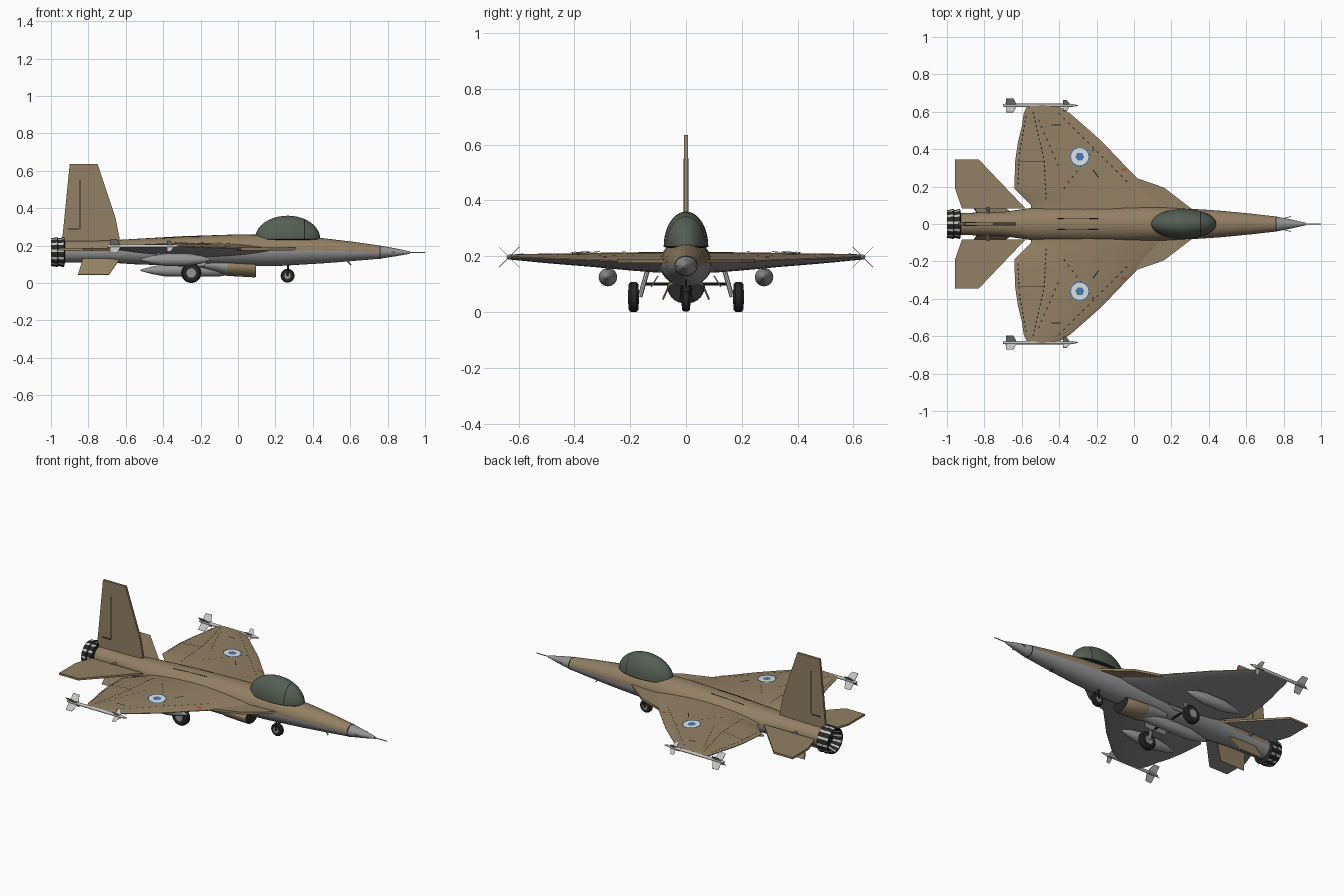
import bpy, bmesh, math
from mathutils import Vector

cube = bpy.data.objects.get("Cube")
if cube:
    bpy.data.objects.remove(cube)


def material(name, r, g, b):
    m = bpy.data.materials.new(name)
    m.use_nodes = True
    m.diffuse_color = (r, g, b, 1)
    m.node_tree.nodes["Principled BSDF"].inputs["Base Color"].default_value = (r, g, b, 1)
    return m


TAN = material("desert_tan", 0.29, 0.215, 0.125)
GREY = material("belly_grey", 0.3, 0.3, 0.3)
GLASS = material("canopy_green_grey", 0.09, 0.115, 0.09)
BLACK = material("black", 0.02, 0.02, 0.02)
METAL = material("pale_metal", 0.55, 0.55, 0.53)
WHITE = material("white", 0.75, 0.77, 0.75)
BLUE = material("blue", 0.06, 0.2, 0.5)
RED = material("red", 0.45, 0.07, 0.03)


def build(name, verts, faces, mats, rule=None, smooth=True):
    """Make an object; rule(face) picks the material index."""
    bm = bmesh.new()
    vs = [bm.verts.new(v) for v in verts]
    for f in faces:
        bm.faces.new([vs[i] for i in f])
    bmesh.ops.recalc_face_normals(bm, faces=bm.faces)
    for f in bm.faces:
        f.normal_update()
        f.material_index = rule(f) if rule else 0
    me = bpy.data.meshes.new(name)
    bm.to_mesh(me)
    bm.free()
    for m in mats:
        me.materials.append(m)
    ob = bpy.data.objects.new(name, me)
    bpy.context.collection.objects.link(ob)
    if smooth:
        bpy.ops.object.select_all(action="DESELECT")
        ob.select_set(True)
        bpy.context.view_layer.objects.active = ob
        bpy.ops.object.shade_smooth_by_angle(angle=math.radians(35))
    return ob


def skin(name, rings, mats, rule=None, smooth=True):
    """Bridge closed rings of equal length and cap the ends."""
    n = len(rings[0])
    faces = [(k * n + i, k * n + (i + 1) % n, (k + 1) * n + (i + 1) % n, (k + 1) * n + i)
             for k in range(len(rings) - 1) for i in range(n)]
    faces += [tuple(range(n)), tuple(range((len(rings) - 1) * n, len(rings) * n))]
    return build(name, [v for r in rings for v in r], faces, mats, rule, smooth)


def loft(name, stations, mats, rule=None, y=0, n=28):
    """Stations along x: x, half width, centre z, height up, height down."""
    rings = []
    for x, w, zc, up, down in stations:
        angles = [2 * math.pi * i / n for i in range(n)]
        rings.append([(x, y + w * math.cos(a), zc + math.sin(a) * (up if math.sin(a) > 0 else down))
                      for a in angles])
    return skin(name, rings, mats, rule)


def lathe(name, centre, axis, profile, mats, rule=None, n=24):
    """Turn (offset, radius) pairs around an axis."""
    q = Vector(axis).to_track_quat("Z", "Y")
    rings = [[Vector(centre) + q @ Vector((r * math.cos(2 * math.pi * i / n), r * math.sin(2 * math.pi * i / n), a))
              for i in range(n)] for a, r in profile]
    return skin(name, rings, mats, rule)


def rod(name, a, b, r, mat):
    d = Vector(b) - Vector(a)
    return lathe(name, a, d, [(0, r), (d.length, r)], [mat], n=10)


def plate(name, outline, thick, mats, rule=None):
    """Thin slab from a planar outline of 3D points."""
    p = [Vector(v) for v in outline]
    nrm = (p[1] - p[0]).cross(p[2] - p[0]).normalized() * thick / 2
    return skin(name, [[v - nrm for v in p], [v + nrm for v in p]], mats, rule, False)


def under(f):
    return 1 if f.normal.z < -0.05 else 0


# Fuselage, tan above and grey below
body = [(-0.95, 0.058, 0.225, 0.11), (-0.7, 0.064, 0.227, 0.11), (-0.55, 0.086, 0.236, 0.1),
        (-0.3, 0.094, 0.25, 0.092), (0, 0.094, 0.26, 0.09), (0.2, 0.088, 0.257, 0.09),
        (0.45, 0.072, 0.24, 0.105), (0.62, 0.056, 0.22, 0.118), (0.76, 0.04, 0.2, 0.13)]
loft("fuselage", [(x, w, (t + b) / 2, (t - b) / 2, (t - b) / 2) for x, w, t, b in body], [TAN, GREY], under)
loft("nose_seam", [(x, 0.041, 0.165, 0.036, 0.036) for x in (0.757, 0.762)], [BLACK])
loft("nose_cone", [(0.76, 0.04, 0.165, 0.035, 0.035), (0.85, 0.022, 0.164, 0.02, 0.02),
                   (0.92, 0.006, 0.163, 0.006, 0.006)], [GREY])
rod("nose_probe", (0.91, 0, 0.163), (1, 0, 0.163), 0.003, METAL)
rod("belly_aerial", (0.58, 0, 0.12), (0.605, 0, 0.095), 0.003, BLACK)

# Canopy with a dark frame arch
cx, ca = 0.265, 0.175
xs = [cx - ca * math.cos(math.pi * i / 20) for i in range(21)] + [0.352, 0.357]
dome = []
for x in sorted(xs):
    k = max(0.02, math.sqrt(max(0, 1 - ((x - cx) / ca) ** 2)))
    dome.append((x, 0.08 * k, 0.235, 0.125 * k, 0.008 * k))
loft("canopy", dome, [GLASS, BLACK],
     lambda f: 1 if 0.352 < f.calc_center_median().x < 0.357 or f.normal.z < -0.3 else 0, n=40)

# Ribbed exhaust nozzle
lathe("nozzle", (-1, 0, 0.165), (1, 0, 0),
      [(0.05, 0.05), (0, 0.066), (0, 0.074), (0.034, 0.08), (0.038, 0.074), (0.07, 0.08), (0.075, 0.055)],
      [BLACK, METAL],
      lambda f: 1 if f.calc_center_median().x < -0.93 and abs(f.normal.x) < 0.5
      and int((math.atan2(f.calc_center_median().z - 0.165, f.calc_center_median().y) + 7) * 18 / math.pi) % 3 == 0
      else 0, n=36)

# Wing shape: y, trailing x, leading x, middle z, half thickness
WING = [(0.05, -0.55, 0.18, 0.178, 0.038), (0.1, -0.55, 0.165, 0.178, 0.037), (0.19, -0.64, 0.07, 0.181, 0.033),
        (0.34, -0.635, -0.075, 0.187, 0.025), (0.44, -0.62, -0.17, 0.19, 0.02), (0.52, -0.6, -0.26, 0.193, 0.016),
        (0.59, -0.59, -0.34, 0.196, 0.012), (0.635, -0.57, -0.41, 0.197, 0.009)]


def section(y):
    for a, b in zip(WING, WING[1:]):
        if y <= b[0]:
            t = (y - a[0]) / (b[0] - a[0])
            return [p + (q - p) * t for p, q in zip(a, b)][1:]
    return WING[-1][1:]


def wing_z(x, y, side=1):
    xt, xl, zm, h = section(abs(y))
    t = min(1, max(0, (x - xt) / (xl - xt)))
    return zm + side * (0.002 + (h - 0.002) * max(0, math.sin(math.pi * t)) ** 0.7)


def stripe(name, a, b, s, width=0.006, mat=BLACK, dash=1):
    """Painted strip draped on the wing top; every dash-th piece is kept."""
    a, b = Vector(a), Vector(b)
    d = b - a
    off = Vector((-d.y, d.x)).normalized() * width / 2
    n = max(2, int(d.length / 0.012))
    verts, faces = [], []
    for i in range(n + 1):
        for e in (off, -off):
            p = a + d * i / n + e
            verts.append((p.x, s * p.y, wing_z(p.x, p.y) + 0.003))
        if i and i % dash == 0:
            faces.append((2 * i - 2, 2 * i - 1, 2 * i + 1, 2 * i))
    build(name, verts, faces, [mat], None, False)


def disc(name, x, y, r0, r1, mat, lift, n):
    """Painted ring (or full disc) draped on the wing top."""
    verts = []
    for r in (r0, r1):
        for i in range(n):
            px, py = x + r * math.cos(2 * math.pi * i / n), y + r * math.sin(2 * math.pi * i / n)
            verts.append((px, py, wing_z(px, py) + lift))
    build(name, verts, [(i, (i + 1) % n, n + (i + 1) % n, n + i) for i in range(n)], [mat], None, False)


for s, side in ((1, "left"), (-1, "right")):
    # Main wing
    ys = [WING[0][0]] + [a[0] + (b[0] - a[0]) * k / 3 for a, b in zip(WING, WING[1:]) for k in (1, 2, 3)]
    rings = []
    for y in ys:
        xt, xl = section(y)[:2]
        chord = [xt + (xl - xt) * (1 - math.cos(math.pi * i / 14)) / 2 for i in range(15)]
        rings.append([(x, s * y, wing_z(x, y)) for x in chord] +
                     [(x, s * y, wing_z(x, y, -1)) for x in reversed(chord)])
    skin(side + "_wing", rings, [TAN, GREY], under)
    plate(side + "_wing_root_extension", [(0.31, s * 0.08, 0.182), (0.16, s * 0.195, 0.182), (0, s * 0.25, 0.182),
                                          (-0.06, s * 0.2, 0.182), (-0.06, s * 0.05, 0.182)], 0.014, [TAN])
    # Wing paint: hinge lines, panel marks, roundel
    stripe(side + "_flap_line", (-0.47, 0.12), (-0.48, 0.34), s, dash=2)
    stripe(side + "_flap_line_outer", (-0.48, 0.34), (-0.54, 0.6), s, dash=2)
    stripe(side + "_trailing_line", (-0.62, 0.2), (-0.615, 0.36), s, dash=2)
    stripe(side + "_trailing_line_outer", (-0.615, 0.36), (-0.575, 0.59), s, dash=2)
    stripe(side + "_flap_split", (-0.62, 0.335), (-0.48, 0.335), s, 0.003)
    stripe(side + "_spar_line", (-0.39, 0.17), (-0.2, 0.42), s, dash=3)
    stripe(side + "_leading_line", (-0.02, 0.21), (-0.42, 0.61), s, dash=3)
    stripe(side + "_mid_line", (-0.52, 0.58), (-0.4, 0.3), s, dash=3)
    stripe(side + "_panel_mark", (-0.44, 0.53), (-0.39, 0.53), s)
    stripe(side + "_panel_mark_inner", (-0.22, 0.29), (-0.19, 0.25), s)
    stripe(side + "_red_light", (-0.07, 0.29), (-0.04, 0.29), s, 0.014, RED)
    disc(side + "_roundel", -0.29, s * 0.36, 0.001, 0.05, WHITE, 0.004, 32)
    disc(side + "_roundel_ring", -0.29, s * 0.36, 0.046, 0.052, BLUE, 0.006, 32)
    disc(side + "_roundel_centre", -0.29, s * 0.36, 0.001, 0.024, BLUE, 0.006, 6)
    # Wing tip missile with crossed fins
    my, mz = s * 0.634, 0.197
    lathe(side + "_missile", (-0.7, my, mz), (1, 0, 0), [(0, 0.006), (0.01, 0.009), (0.36, 0.009), (0.4, 0.002)],
          [METAL], n=12)
    for k in range(4):
        a = math.pi / 4 + k * math.pi / 2
        for label, x0, x1, span in (("tail", -0.685, -0.625, 0.052), ("nose", -0.38, -0.34, 0.04)):
            dy, dz = span * math.cos(a), span * math.sin(a)
            plate(f"{side}_missile_{label}_fin_{k}",
                  [(x0, my, mz), (x0, my + dy, mz + dz), (x1 - 0.02, my + dy, mz + dz), (x1, my, mz)],
                  0.002, [METAL])
    # Tailplane and its pivot
    plate(side + "_tailplane", [(-0.92, s * 0.083, 0.18), (-0.58, s * 0.083, 0.18), (-0.83, s * 0.345, 0.18),
                                (-0.957, s * 0.345, 0.18), (-0.957, s * 0.19, 0.18)], 0.012, [TAN, GREY], under)
    rod(side + "_tailplane_pivot", (-0.78, 0, 0.18), (-0.78, s * 0.09, 0.18), 0.01, GREY)
    # Ventral fin
    plate(side + "_ventral_fin", [(-0.83, s * 0.045, 0.13), (-0.63, s * 0.045, 0.13), (-0.69, s * 0.083, 0.045),
                                  (-0.855, s * 0.083, 0.045)], 0.007, [TAN])
    # Drop tank on its pylon
    lathe(side + "_drop_tank", (-0.52, s * 0.28, 0.125), (1, 0, 0),
          [(0, 0.004), (0.06, 0.022), (0.13, 0.033), (0.25, 0.033), (0.32, 0.022), (0.375, 0.004)], [GREY])
    plate(side + "_pylon", [(-0.43, s * 0.28, 0.15), (-0.24, s * 0.28, 0.15), (-0.2, s * 0.28, 0.185),
                            (-0.45, s * 0.28, 0.185)], 0.012, [GREY])
    # Main landing gear
    lathe(side + "_main_tyre", (-0.25, s * 0.188, 0.054), (0, 1, 0),
          [(-0.018, 0.03), (-0.018, 0.045), (-0.01, 0.054), (0.01, 0.054), (0.018, 0.045), (0.018, 0.03)], [BLACK])
    lathe(side + "_main_hub", (-0.25, s * 0.188, 0.054), (0, 1, 0), [(-0.02, 0.025), (0.02, 0.025)], [GREY])
    rod(side + "_main_leg", (-0.25, s * 0.165, 0.054), (-0.25, s * 0.135, 0.16), 0.009, METAL)
    rod(side + "_main_brace", (-0.25, s * 0.16, 0.1), (-0.25, 0, 0.1), 0.006, BLACK)
    plate(side + "_gear_door", [(-0.34, s * 0.1, 0.13), (-0.16, s * 0.1, 0.13), (-0.18, s * 0.125, 0.09),
                                (-0.32, s * 0.125, 0.09)], 0.005, [GREY])
    # Fin rudder line, back seams and nose vane
    plate(side + "_rudder_line", [(-0.848, s * 0.0085, 0.29), (-0.842, s * 0.0085, 0.29),
                                  (-0.842, s * 0.0085, 0.55), (-0.848, s * 0.0085, 0.55)], 0.002, [BLACK])
    plate(side + "_fin_base_line", [(-0.91, s * 0.0085, 0.286), (-0.85, s * 0.0085, 0.286),
                                    (-0.85, s * 0.0085, 0.292), (-0.91, s * 0.0085, 0.292)], 0.002, [BLACK])
    rod(side + "_back_seam", (-0.41, s * 0.03, 0.238), (-0.19, s * 0.03, 0.248), 0.003, BLACK)
    rod(side + "_nose_vane", (0.8, s * 0.03, 0.165), (0.84, s * 0.04, 0.165), 0.002, METAL)

# Upright fin
plate("tail_fin", [(-0.943, 0, 0.2), (-0.63, 0, 0.2), (-0.635, 0, 0.25), (-0.655, 0, 0.35), (-0.75, 0, 0.635),
                   (-0.9, 0, 0.635)], 0.014, [TAN])

# Chin intake with dark mouth, and belly tank
loft("chin_intake", [(0.095, 0.062, 0.085, 0.02, 0.053), (0.09, 0.065, 0.085, 0.02, 0.055),
                     (-0.055, 0.068, 0.09, 0.03, 0.052), (-0.2, 0.05, 0.1, 0.03, 0.02)], [TAN, BLACK, GREY],
     lambda f: 1 if f.normal.x > 0.9 else (2 if f.calc_center_median().x < -0.06 else 0))
lathe("belly_tank", (-0.52, 0, 0.068), (1, 0, 0),
      [(0, 0.004), (0.06, 0.02), (0.13, 0.033), (0.42, 0.033), (0.5, 0.02)], [GREY])
plate("belly_pylon", [(-0.42, 0, 0.08), (-0.12, 0, 0.08), (-0.12, 0, 0.12), (-0.42, 0, 0.12)], 0.016, [GREY])

# Nose landing gear
lathe("nose_tyre", (0.265, 0, 0.039), (0, 1, 0),
      [(-0.014, 0.02), (-0.014, 0.031), (-0.008, 0.037), (0.008, 0.037), (0.014, 0.031), (0.014, 0.02)], [BLACK])
lathe("nose_hub", (0.265, 0, 0.039), (0, 1, 0), [(-0.016, 0.017), (0.016, 0.017)], [GREY])
for s, side in ((1, "left"), (-1, "right")):
    rod(side + "_nose_fork", (0.265, s * 0.019, 0.039), (0.268, s * 0.014, 0.11), 0.005, BLACK)
